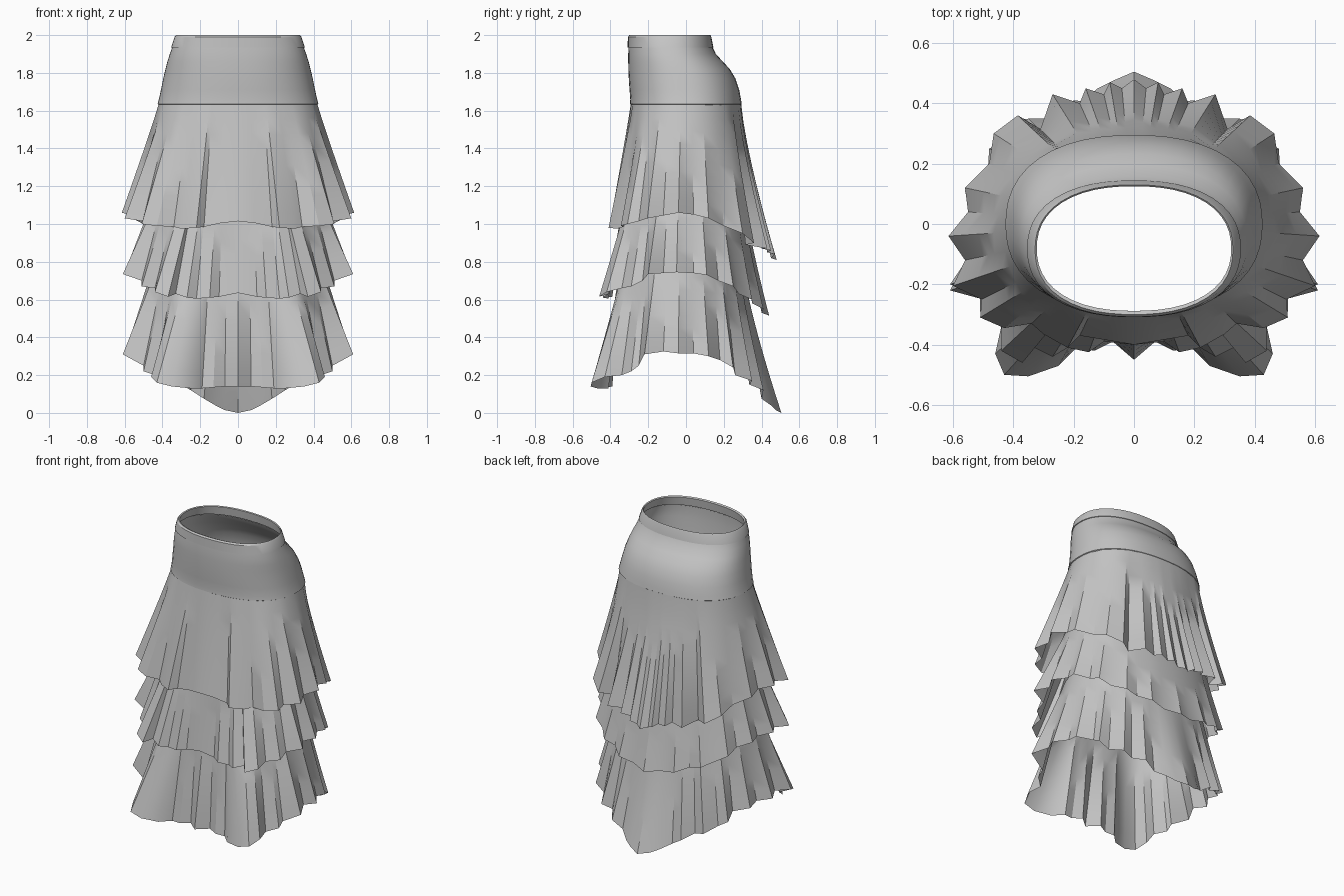
import bpy, bmesh, math

cloth = bpy.data.materials.new("grey cloth")
cloth.diffuse_color = (0.55, 0.55, 0.55, 1)


def oval_point(dx, dy, a, front, back, n=2.3):
    """Point of a rounded oval (half width a, from y=front to y=back) along a direction."""
    yc, b = (front + back) / 2, (back - front) / 2
    u, v = dx / a, (dy - yc) / b
    s = (abs(u) ** n + abs(v) ** n) ** (-1 / n)
    return u * s * a, yc + v * s * b


def loft(name, rings):
    """Skin closed rings of equal length into an open tube."""
    bm = bmesh.new()
    loops = [[bm.verts.new(p) for p in ring] for ring in rings]
    for upper, lower in zip(loops, loops[1:]):
        n = len(upper)
        for i in range(n):
            j = (i + 1) % n
            bm.faces.new((upper[i], lower[i], lower[j], upper[j]))
    mesh = bpy.data.meshes.new(name)
    bm.to_mesh(mesh)
    bm.free()
    mesh.materials.append(cloth)
    ob = bpy.data.objects.new(name, mesh)
    bpy.context.collection.objects.link(ob)
    bpy.ops.object.select_all(action='DESELECT')
    ob.select_set(True)
    bpy.context.view_layer.objects.active = ob
    bpy.ops.object.shade_smooth_by_angle(angle=math.radians(28))
    return ob


def oval_ring(z, a, front, back, count=48):
    yc, b = (front + back) / 2, (back - front) / 2
    ring = []
    for i in range(count):
        t = 2 * math.pi * i / count
        x, y = oval_point(a * math.sin(t), yc - b * math.cos(t), a, front, back)
        ring.append((x, y, z))
    return ring


def ruffle(name, top_z, a, front, back, half_hem, steps=8):
    """Pleated tier: a smooth oval at the top opening into a folded, mirrored hem."""
    hem = half_hem + [(-x, y, z) for x, y, z in half_hem[-2:0:-1]]
    rings = []
    for k in range(steps + 1):
        t = k / steps
        ring = []
        for x, y, z in hem:
            w = t ** (1.05 + 0.5 * max(y, 0))  # the back hangs straighter at first
            tx, ty = oval_point(x, y, a, front, back)
            ring.append((tx + (x - tx) * w, ty + (y - ty) * w, top_z + (z - top_z) * t))
        rings.append(ring)
    return loft(name, rings)


# Waistband with a turned-in rim: z, half width, front y, back y
loft("waistband", [oval_ring(*r) for r in (
    (1.94, 0.338, -0.295, 0.132), (1.995, 0.322, -0.288, 0.125),
    (2.0, 0.328, -0.300, 0.130), (1.99, 0.336, -0.308, 0.134),
    (1.935, 0.354, -0.309, 0.145), (1.933, 0.349, -0.304, 0.141))])

# Fitted hip yoke, fuller at the back, with a small lip over the first tier
loft("hip_yoke", [oval_ring(*r) for r in (
    (1.938, 0.348, -0.304, 0.140), (1.90, 0.361, -0.306, 0.158),
    (1.86, 0.374, -0.306, 0.195), (1.82, 0.384, -0.305, 0.232),
    (1.77, 0.396, -0.303, 0.262), (1.71, 0.408, -0.299, 0.282),
    (1.66, 0.419, -0.295, 0.291), (1.635, 0.426, -0.296, 0.295),
    (1.630, 0.418, -0.288, 0.288))])

# Hem points run from the centre front round one side to the centre back
upper_hem = [
    (0, -.40, 1.015), (.09, -.385, 1.005), (.18, -.37, .985), (.22, -.41, .98),
    (.30, -.365, .975), (.34, -.33, .985), (.43, -.345, .99), (.51, -.31, 1.0),
    (.505, -.25, 1.015), (.60, -.205, 1.03), (.56, -.12, 1.045), (.615, -.04, 1.06),
    (.55, .04, 1.05), (.56, .12, 1.03), (.48, .20, .99), (.465, .30, .95),
    (.385, .36, .90), (.31, .315, .89), (.27, .43, .87), (.18, .40, .87),
    (.16, .45, .86), (.10, .43, .85), (.08, .47, .84), (.04, .45, .82), (0, .48, .81)]
ruffle("upper_tier", 1.638, 0.420, -0.292, 0.292, upper_hem)

middle_hem = [
    (0, -.40, .635), (.10, -.39, .615), (.15, -.425, .61), (.22, -.41, .605),
    (.27, -.44, .61), (.33, -.41, .63), (.37, -.46, .615), (.44, -.42, .64),
    (.44, -.34, .66), (.51, -.29, .67), (.51, -.23, .70), (.61, -.20, .735),
    (.555, -.12, .74), (.60, -.05, .745), (.545, .04, .74), (.56, .11, .73),
    (.485, .17, .70), (.48, .25, .67), (.41, .28, .63),
    (.35, .35, .60), (.27, .35, .58), (.20, .41, .55),
    (.10, .40, .53), (0, .44, .515)]
ruffle("middle_tier", 1.20, 0.430, -0.325, 0.300, middle_hem)

lower_hem = [
    (0, -.45, .14), (.07, -.39, .14), (.13, -.42, .135), (.19, -.41, .13),
    (.25, -.47, .13), (.35, -.505, .14), (.43, -.50, .16), (.46, -.43, .19),
    (.44, -.34, .20), (.50, -.29, .22), (.50, -.25, .25), (.61, -.22, .31),
    (.56, -.12, .325), (.60, -.04, .315), (.54, .04, .315), (.55, .12, .30),
    (.465, .18, .28), (.48, .25, .24), (.415, .26, .20),
    (.37, .35, .17), (.30, .335, .15), (.25, .41, .12), (.18, .40, .075),
    (.12, .45, .04), (.07, .475, .015), (0, .505, 0)]
ruffle("lower_tier", 0.85, 0.430, -0.340, 0.290, lower_hem)
